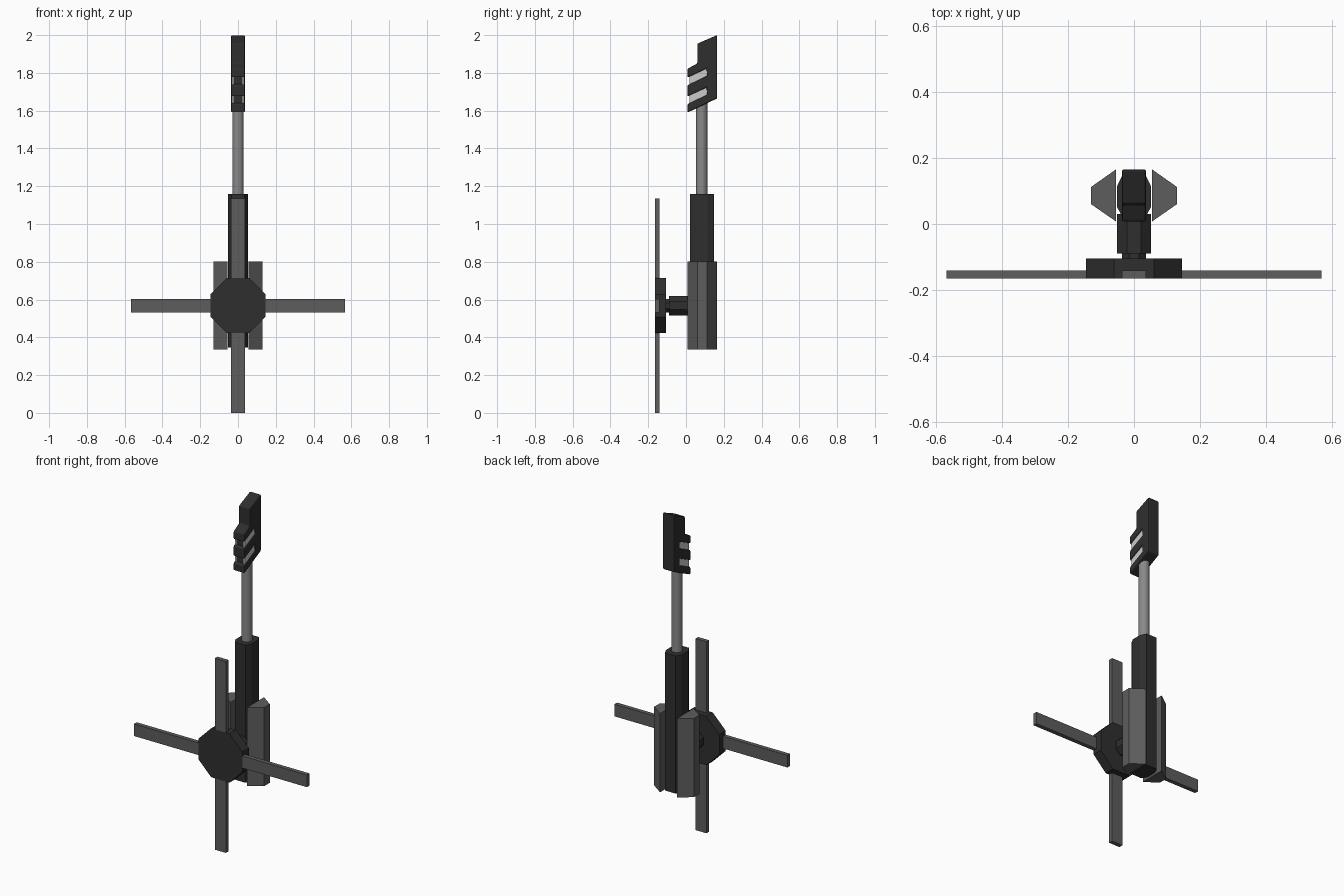
import bpy, bmesh, math
from mathutils import Vector

if "Cube" in bpy.data.objects:
    bpy.data.objects.remove(bpy.data.objects["Cube"])


def material(name, v):
    m = bpy.data.materials.new(name)
    m.diffuse_color = (v, v, v, 1)
    m.use_nodes = True
    m.node_tree.nodes["Principled BSDF"].inputs["Base Color"].default_value = m.diffuse_color
    return m


DARK = material("dark", 0.028)
GREY = material("grey", 0.11)
STEEL = material("steel", 0.25)
LIGHT = material("light", 0.55)


def prism(name, profile, axis, a, b, mat, bevel=0.0):
    """Extrude a 2D profile along an axis from a to b.
    x: profile is (y, z); y: profile is (x, z); z: profile is (x, y)."""
    def place(p, d):
        return {"x": (d, *p), "y": (p[0], d, p[1]), "z": (*p, d)}[axis]
    bm = bmesh.new()
    face = bm.faces.new([bm.verts.new(place(p, a)) for p in profile])
    new = bmesh.ops.extrude_face_region(bm, geom=[face])["geom"]
    shift = Vector(place((0, 0), b - a))
    bmesh.ops.translate(bm, vec=shift, verts=[v for v in new if isinstance(v, bmesh.types.BMVert)])
    bmesh.ops.recalc_face_normals(bm, faces=bm.faces)
    me = bpy.data.meshes.new(name)
    bm.to_mesh(me)
    bm.free()
    ob = bpy.data.objects.new(name, me)
    bpy.context.collection.objects.link(ob)
    me.materials.append(mat)
    if bevel:
        mod = ob.modifiers.new("bevel", "BEVEL")
        mod.width = bevel
        mod.segments = 2
    return ob


def octagon(apothem, cx, cz):
    r = apothem / math.cos(math.pi / 8)
    angles = [math.pi / 8 + i * math.pi / 4 for i in range(8)]
    return [(cx + r * math.cos(t), cz + r * math.sin(t)) for t in angles]


def rect(x0, x1, z0, z1):
    return [(x0, z0), (x1, z0), (x1, z1), (x0, z1)]


HUB_Z = 0.568

# Grip with two slanted finger slots in its front
grip = [(0.165, 2.0), (0.06, 1.955), (0.06, 1.85), (0.008, 1.822),
        (0.008, 1.775), (0.108, 1.822), (0.112, 1.785), (0.008, 1.735),
        (0.008, 1.675), (0.108, 1.722), (0.112, 1.685), (0.008, 1.635),
        (0.008, 1.59), (0.165, 1.665)]
prism("grip", grip, "x", -0.037, 0.037, DARK, 0.006)

# Core and light side panels seen inside the slots
core = [(0.022, 1.62), (0.125, 1.67), (0.125, 1.845), (0.022, 1.8)]
prism("grip_core", core, "x", -0.024, 0.024, DARK)
for s, side in ((-1, "left"), (1, "right")):
    panel = [(y - 0.004, z) for y, z in core]
    prism(f"grip_panel_{side}", panel, "x", s * 0.024, s * 0.032, LIGHT)

# Round shaft
bpy.ops.mesh.primitive_cylinder_add(vertices=32, radius=0.03, depth=0.54, location=(0, 0.083, 1.42))
shaft = bpy.context.object
shaft.name = "shaft"
shaft.data.materials.append(STEEL)
bpy.ops.object.shade_smooth_by_angle()

# Eight-sided body
half = [(0.035, 0.02), (0.052, 0.053), (0.052, 0.113), (0.035, 0.148)]
prism("body", half + [(-x, y) for x, y in reversed(half)], "z", 0.345, 1.16, DARK)

# Side weights
for s, side in ((-1, "left"), (1, "right")):
    wedge = [(s * 0.055, 0.008), (s * 0.13, 0.06), (s * 0.13, 0.112), (s * 0.055, 0.165)]
    prism(f"side_weight_{side}", wedge, "z", 0.335, 0.802, GREY)

# Axle, neck and hub
prism("axle", octagon(0.052, 0, HUB_Z), "y", -0.09, 0.03, DARK)
prism("axle_neck", octagon(0.036, 0, HUB_Z), "y", -0.11, -0.085, DARK)
prism("hub", octagon(0.145, 0, HUB_Z), "y", -0.165, -0.105, DARK)

# Four flat blades
IN, OUT, W = 0.145, 0.567, 0.036
blades = {"right": rect(IN, OUT, HUB_Z - W, HUB_Z + W),
          "left": rect(-OUT, -IN, HUB_Z - W, HUB_Z + W),
          "upper": rect(-W, W, HUB_Z + IN, HUB_Z + OUT),
          "lower": rect(-W, W, 0, HUB_Z - IN)}
for side, profile in blades.items():
    prism(f"blade_{side}", profile, "y", -0.165, -0.14, GREY)
